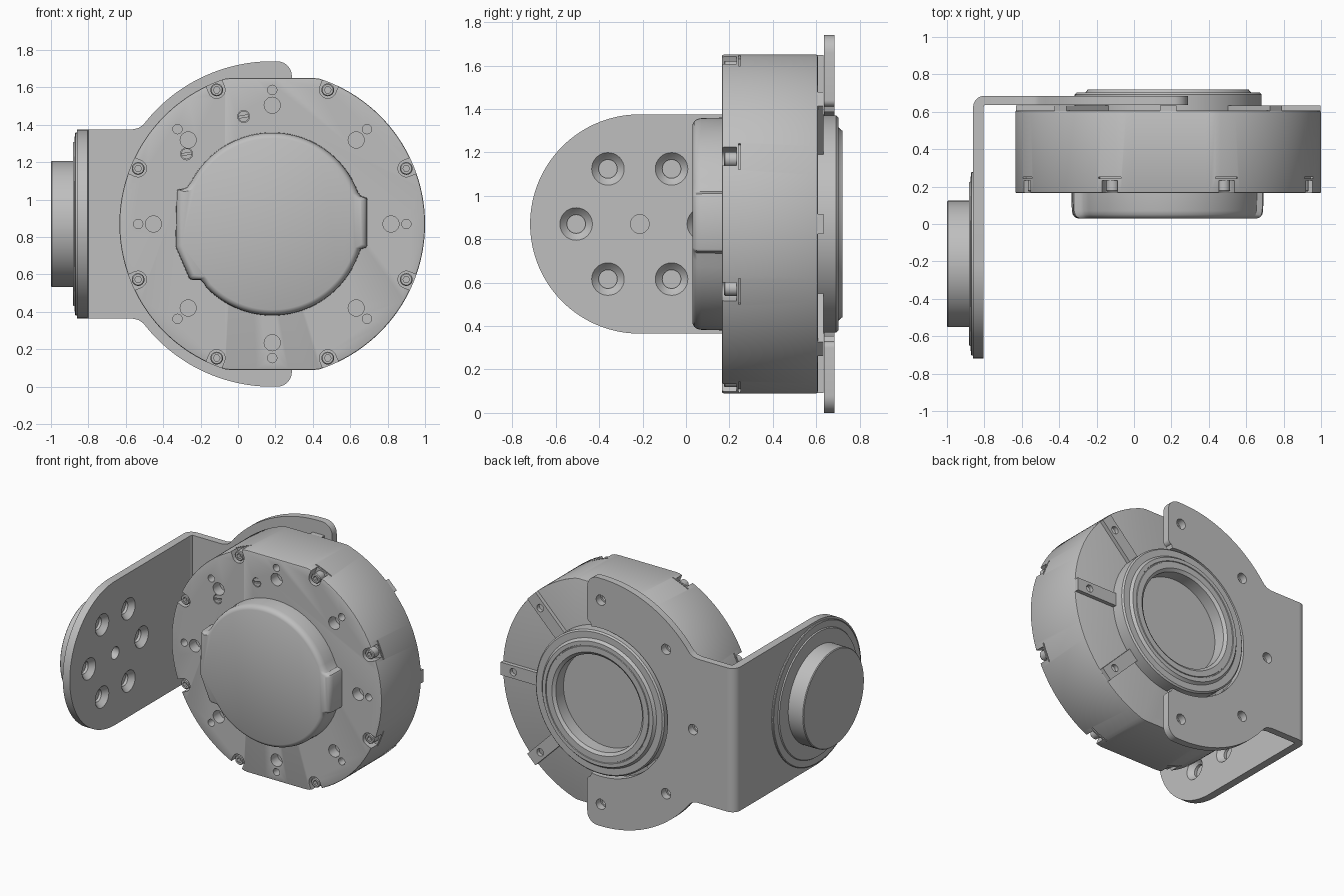
import bpy, bmesh
from math import sin, cos, pi, radians
from mathutils import Matrix

if "Cube" in bpy.data.objects:
    bpy.data.objects.remove(bpy.data.objects["Cube"])

GREY = (0.52, 0.52, 0.52, 1)
mat = bpy.data.materials.new("light grey metal")
mat.use_nodes = True
mat.diffuse_color = GREY
mat.node_tree.nodes["Principled BSDF"].inputs["Base Color"].default_value = GREY

CX, CZ = 0.183, 0.87          # motor axis
MOTOR = (CX, CZ)
ARM = (-0.213, CZ)            # side pivot axis (y, z)


def arc(r, a0, a1, n, c=(0, 0)):
    angles = [radians(a0 + (a1 - a0) * i / n) for i in range(n + 1)]
    return [(c[0] + r * cos(a), c[1] + r * sin(a)) for a in angles]


def circle(n=96):
    return arc(1, 0, 360, n)[:-1]


def loft(bm, outline, axis, centre, layers):
    """Stack scaled copies of an outline along an axis: layers are (position, scale)."""
    rings = []
    for d, s in layers:
        ring = []
        for u, v in outline:
            p, q = centre[0] + u * s, centre[1] + v * s
            co = {'x': (d, p, q), 'y': (p, d, q), 'z': (p, q, d)}[axis]
            ring.append(bm.verts.new(co))
        rings.append(ring)
    n = len(outline)
    for a, b in zip(rings, rings[1:]):
        for i in range(n):
            bm.faces.new((a[i], a[(i + 1) % n], b[(i + 1) % n], b[i]))
    bm.faces.new(rings[0])
    bm.faces.new(rings[-1])
    return bm


def box(bm, angle, r0, r1, width, y0, y1, centre=MOTOR):
    """Box lying along a radial direction around a y axis."""
    m = (Matrix.Translation((centre[0], 0, centre[1])) @ Matrix.Rotation(-radians(angle), 4, 'Y')
         @ Matrix.Translation(((r0 + r1) / 2, (y0 + y1) / 2, 0))
         @ Matrix.Diagonal((r1 - r0, y1 - y0, width, 1)))
    bmesh.ops.create_cube(bm, size=1, matrix=m)


def polar(r, a):
    return (CX + r * cos(radians(a)), CZ + r * sin(radians(a)))


def make(name, bm, cutter=None, bevel=0):
    bmesh.ops.recalc_face_normals(bm, faces=bm.faces)
    me = bpy.data.meshes.new(name)
    bm.to_mesh(me)
    bm.free()
    ob = bpy.data.objects.new(name, me)
    bpy.context.collection.objects.link(ob)
    me.materials.append(mat)
    bpy.ops.object.select_all(action='DESELECT')
    ob.select_set(True)
    bpy.context.view_layer.objects.active = ob
    if bevel:
        m = ob.modifiers.new("bevel", 'BEVEL')
        m.width, m.segments, m.limit_method, m.angle_limit = bevel, 2, 'ANGLE', radians(50)
        bpy.ops.object.modifier_apply(modifier=m.name)
    if cutter:
        bmesh.ops.recalc_face_normals(cutter, faces=cutter.faces)
        cme = bpy.data.meshes.new("cutter")
        cutter.to_mesh(cme)
        cutter.free()
        cob = bpy.data.objects.new("cutter", cme)
        cob.hide_render = True
        bpy.context.collection.objects.link(cob)
        m = ob.modifiers.new("cut", 'BOOLEAN')
        m.operation, m.solver, m.object = 'DIFFERENCE', 'EXACT', cob
        bpy.ops.object.modifier_apply(modifier=m.name)
        bpy.data.objects.remove(cob)
    bpy.ops.object.shade_smooth_by_angle(angle=radians(30))
    return ob


# Motor housing: round drum with flat top and bottom
R, FLAT = 0.817, 0.78
drum = [(x, max(-FLAT, min(FLAT, z))) for x, z in arc(R, 0, 360, 180)[:-1]]
cuts = bmesh.new()
for k in range(8):
    a = 45 * k
    loft(cuts, circle(24), 'y', polar(0.635, a), [(0.1, 0.043), (0.24, 0.043)])
    loft(cuts, circle(20), 'y', polar(0.717, a), [(0.1, 0.025), (0.22, 0.025)])
    # screw pocket open to the rim, and thin slot behind it
    b = a + 22.5
    c = polar(0.776, b)
    pocket = arc(0.045, b + 90, b + 270, 12)
    out = (0.08 * cos(radians(b)), 0.08 * sin(radians(b)))
    pocket += [(pocket[-1][0] + out[0], pocket[-1][1] + out[1]),
               (pocket[0][0] + out[0], pocket[0][1] + out[1])]
    loft(cuts, pocket, 'y', c, [(0.1, 1), (0.232, 1)])
    box(cuts, b, 0.795, 0.9, 0.13, 0.242, 0.25)
SMALL = [(0.03, 1.445), (-0.275, 1.245)]
for c in SMALL:
    loft(cuts, circle(24), 'y', c, [(0.1, 0.032), (0.2, 0.032)])
make("motor_housing", loft(bmesh.new(), drum, 'y', MOTOR, [(0.165, 1), (0.607, 1)]), cuts, 0.008)

# Rim screws with hex sockets
heads, sockets = bmesh.new(), bmesh.new()
for k in range(8):
    c = polar(0.776, 45 * k + 22.5)
    loft(heads, circle(24), 'y', c, [(0.24, 0.034), (0.18, 0.034), (0.174, 0.029)])
    loft(sockets, circle(6), 'y', c, [(0.15, 0.018), (0.205, 0.018)])
make("rim_screws", heads, sockets)

# Small slotted screws on the front face
heads, slots = bmesh.new(), bmesh.new()
for c in SMALL:
    loft(heads, circle(24), 'y', c, [(0.205, 0.029), (0.168, 0.029)])
    box(slots, 10, -0.05, 0.05, 0.01, 0.15, 0.185, c)
make("slotted_screws", heads, slots)

# Front cap: round cover with a tab on one side and a flat bulge on the other
cap = ([(0.505, -0.125), (0.51, -0.115), (0.51, 0.13), (0.505, 0.14), (0.475, 0.15), (0.46, 0.17)]
       + arc(0.49, 24, 152, 64)
       + [(-0.455, 0.20), (-0.475, 0.19), (-0.505, 0.185), (-0.512, 0.17), (-0.518, -0.12),
          (-0.445, -0.29), (-0.43, -0.30), (-0.385, -0.30), (-0.365, -0.32)]
       + arc(0.49, 224, 336, 56)
       + [(0.46, -0.17), (0.475, -0.135)])
make("front_cap", loft(bmesh.new(), cap, 'y', MOTOR,
                       [(0.18, 1), (0.07, 0.995), (0.05, 0.985), (0.037, 0.965), (0.03, 0.935)]))

# Rear spokes with screw holes
ribs, holes = bmesh.new(), bmesh.new()
for k in range(8):
    box(ribs, 45 * k, 0.45, 0.778 if k in (2, 6) else 0.814, 0.09, 0.59, 0.634)
    loft(holes, circle(20), 'y', polar(0.717, 45 * k), [(0.6, 0.026), (0.7, 0.026)])
make("rear_spokes", ribs, holes)

# Rear hub ring with groove and recessed bore
hub = [(0.6, 0.5), (0.692, 0.5), (0.702, 0.49), (0.702, 0.445), (0.712, 0.435), (0.72, 0.43),
       (0.72, 0.405), (0.714, 0.403), (0.714, 0.397), (0.72, 0.395),
       (0.72, 0.355), (0.705, 0.335), (0.62, 0.335)]
make("rear_hub", loft(bmesh.new(), circle(), 'y', MOTOR, hub))

# Bracket rear plate: C-shaped fork around the hub
half = ([(-0.983, 0.505), (-0.75, 0.505), (-0.715, 0.513), (-0.69, 0.53)]
        + arc(0.87, 139, 90, 30) + arc(0.08, 90, 0, 10, (0.025, 0.79))
        + arc(0.03, 0, -80, 6, (0.075, 0.57)) + arc(0.52, 82, 180, 40))
fork = half + [(x, -z) for x, z in reversed(half[:-1])]
holes = bmesh.new()
for a in range(90, 271, 45):
    loft(holes, circle(24), 'y', polar(0.717, a), [(0.6, 0.036), (0.72, 0.036)])
make("bracket_fork", loft(bmesh.new(), fork, 'y', MOTOR, [(0.635, 1), (0.685, 1)]), holes)

# Bracket bend
bend = arc(0.06, 90, 180, 10) + [(-0.005, 0), (0, 0.01)]
make("bracket_bend", loft(bmesh.new(), bend, 'z', (-0.80, 0.625),
                          [(CZ - 0.505, 1), (CZ + 0.505, 1)]))

# Bracket side plate with countersunk holes
arm = arc(0.505, 90, 270, 60) + [(0.838, -0.505), (0.838, 0.505)]
holes = bmesh.new()
for k in range(6):
    a = radians(60 * k)
    c = (ARM[0] + 0.293 * cos(a), ARM[1] + 0.293 * sin(a))
    loft(holes, circle(32), 'x', c, [(-0.9, 0.043), (-0.84, 0.043), (-0.835, 0.05),
                                     (-0.805, 0.075), (-0.75, 0.075)])
loft(holes, circle(24), 'x', ARM, [(-0.9, 0.043), (-0.75, 0.043)])
make("bracket_side_plate", loft(bmesh.new(), arm, 'x', ARM, [(-0.86, 1), (-0.805, 1)]), holes)

# Side pivot boss with flange
boss = [(-0.859, 0.49), (-0.868, 0.49), (-0.872, 0.485), (-0.874, 0.44), (-0.882, 0.435),
        (-0.882, 0.338), (-0.995, 0.338), (-1.0, 0.333)]
make("pivot_boss", loft(bmesh.new(), circle(), 'x', ARM, boss))
